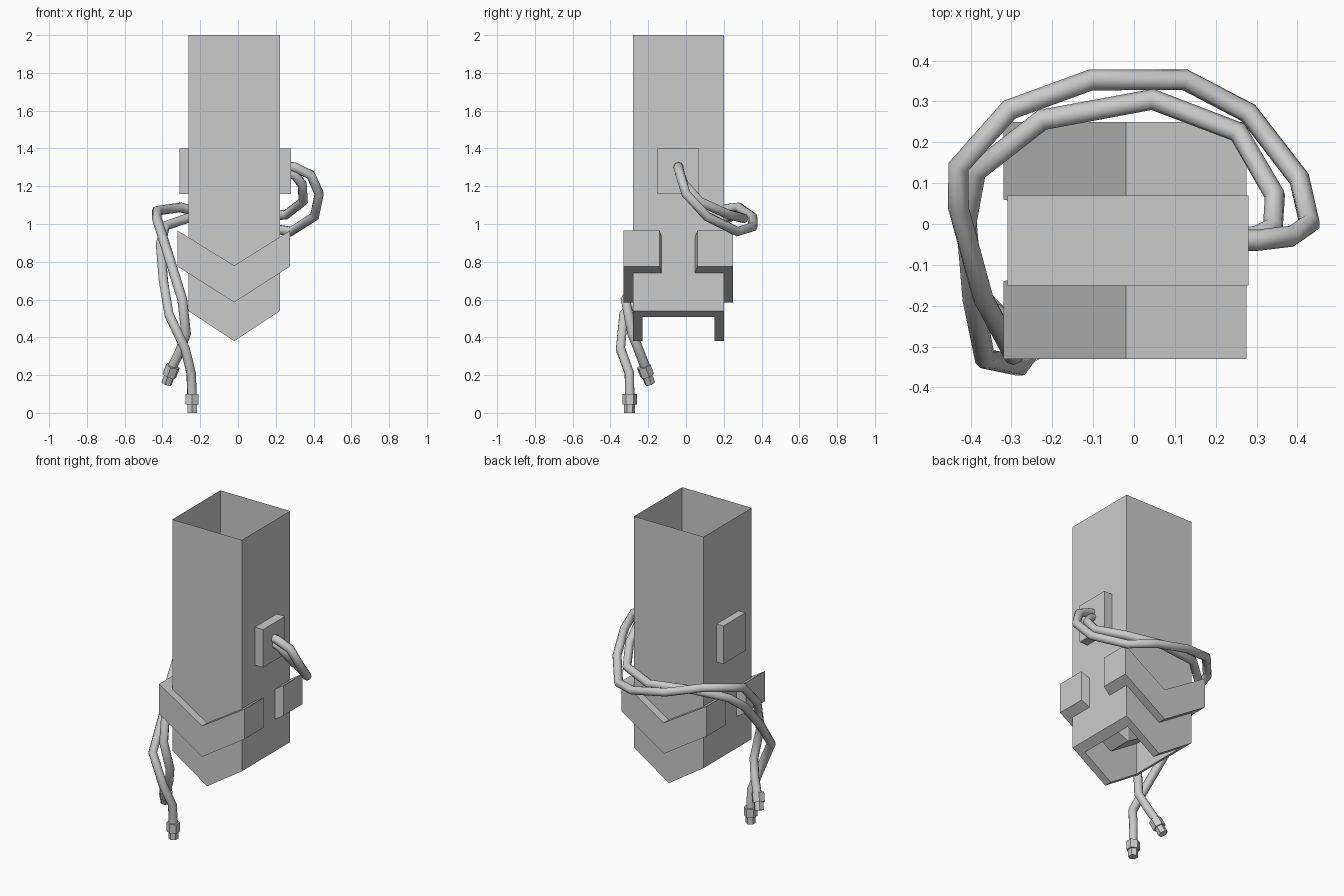
import bpy, bmesh
from mathutils import Vector

if "Cube" in bpy.data.objects:
    bpy.data.objects.remove(bpy.data.objects["Cube"])

CX, CY = -0.02, -0.04   # centre of the square tube


def mesh_object(name, bm, recalc=True):
    if recalc:
        bmesh.ops.recalc_face_normals(bm, faces=bm.faces)
    me = bpy.data.meshes.new(name)
    bm.to_mesh(me)
    bm.free()
    ob = bpy.data.objects.new(name, me)
    bpy.context.collection.objects.link(ob)
    return ob


def loop(bm, hw, hd, side_z, mid_z):
    """Six-point rectangle whose front and back edges dip to a V in the middle."""
    pts = [(-hw, -hd, side_z), (0, -hd, mid_z), (hw, -hd, side_z),
           (hw, hd, side_z), (0, hd, mid_z), (-hw, hd, side_z)]
    return [bm.verts.new((CX + x, CY + y, z)) for x, y, z in pts]


def bridge(bm, a, b):
    for i in range(len(a)):
        j = (i + 1) % len(a)
        bm.faces.new((a[i], a[j], b[j], b[i]))


# Square tube: open sheet at the top, thick V-shaped rim at the bottom
bm = bmesh.new()
top = loop(bm, 0.243, 0.24, 2.0, 2.0)
rim_out = loop(bm, 0.243, 0.24, 0.54, 0.38)
rim_in = loop(bm, 0.193, 0.19, 0.507, 0.38)
inner_top = loop(bm, 0.193, 0.19, 0.72, 0.60)
bridge(bm, rim_out, top)
bridge(bm, rim_in, rim_out)
bridge(bm, inner_top, rim_in)
mesh_object("tube", bm, recalc=False)

# Cross block that pokes out as a pad on each side
bm = bmesh.new()
bmesh.ops.create_cube(bm, size=1)
for v in bm.verts:
    v.co = Vector((v.co.x * 0.59 - 0.015, v.co.y * 0.22 + CY, v.co.z * 0.24 + 1.28))
mesh_object("side_pad_block", bm)

# Chevron bands, mirrored front to back
for side, name in ((-1, "front_chevron"), (1, "back_chevron")):
    bm = bmesh.new()
    profile = [(-0.32, 0.965), (CX, 0.78), (0.275, 0.965),
               (0.275, 0.775), (CX, 0.585), (-0.32, 0.775)]
    outer = [bm.verts.new((x, CY + side * 0.29, z)) for x, z in profile]
    inner = [bm.verts.new((x, CY + side * (0.035 if x == CX else 0.10), z))
             for x, z in profile]
    bridge(bm, outer, inner)
    for ring in (outer, inner):
        bm.faces.new((ring[0], ring[1], ring[4], ring[5]))
        bm.faces.new((ring[1], ring[2], ring[3], ring[4]))
    mesh_object(name, bm)


# Cables: round sections along straight segments
def cable(name, pts, radius=0.026):
    cu = bpy.data.curves.new(name, 'CURVE')
    cu.dimensions = '3D'
    cu.bevel_depth = radius
    cu.bevel_resolution = 2
    cu.use_fill_caps = True
    sp = cu.splines.new('POLY')
    sp.points.add(len(pts) - 1)
    for p, co in zip(sp.points, pts):
        p.co = (*co, 1)
    tmp = bpy.data.objects.new(name + "_path", cu)
    bpy.context.collection.objects.link(tmp)
    me = bpy.data.meshes.new_from_object(
        tmp.evaluated_get(bpy.context.evaluated_depsgraph_get()))
    bpy.data.objects.remove(tmp)
    ob = bpy.data.objects.new(name, me)
    bpy.context.collection.objects.link(ob)
    bpy.context.view_layer.objects.active = ob
    ob.select_set(True)
    bpy.ops.object.shade_smooth_by_angle(angle=1.0)
    ob.select_set(False)


# Connector: wide hex nut with a narrower hex tip
def connector(name, start, end):
    start, end = Vector(start), Vector(end)
    axis = end - start
    rot = axis.to_track_quat('Z', 'Y').to_matrix().to_4x4()
    bm = bmesh.new()
    for r, a, b in ((0.039, 0.0, 0.55), (0.029, 0.55, 1.0)):
        m = rot.copy()
        m.translation = start + axis * (a + b) / 2
        bmesh.ops.create_cone(bm, cap_ends=True, segments=6, radius1=r, radius2=r,
                              depth=axis.length * (b - a), matrix=m)
    mesh_object(name, bm)


cable("outer_cable", [
    (0.26, -0.04, 1.305), (0.30, -0.04, 1.30), (0.385, -0.03, 1.26), (0.43, 0.00, 1.16),
    (0.405, 0.11, 1.04), (0.28, 0.272, 0.96), (0.125, 0.353, 0.985),
    (-0.105, 0.353, 1.035), (-0.305, 0.28, 1.088), (-0.43, 0.14, 1.07),
    (-0.43, 0.04, 1.03), (-0.37, -0.18, 0.84), (-0.295, -0.32, 0.60),
    (-0.275, -0.285, 0.42), (-0.31, -0.245, 0.32), (-0.352, -0.212, 0.235)])
cable("inner_cable", [
    (0.26, -0.035, 1.27), (0.30, -0.03, 1.26), (0.34, -0.01, 1.21), (0.345, 0.07, 1.12),
    (0.255, 0.225, 1.05), (0.045, 0.305, 1.03), (-0.225, 0.255, 1.045),
    (-0.385, 0.13, 0.99), (-0.41, 0.00, 0.89), (-0.395, -0.18, 0.70),
    (-0.365, -0.33, 0.52), (-0.28, -0.347, 0.34), (-0.248, -0.30, 0.21),
    (-0.243, -0.298, 0.08)])
connector("outer_cable_plug", (-0.345, -0.224, 0.248), (-0.378, -0.19, 0.155))
connector("inner_cable_plug", (-0.243, -0.298, 0.10), (-0.243, -0.298, 0.0))
